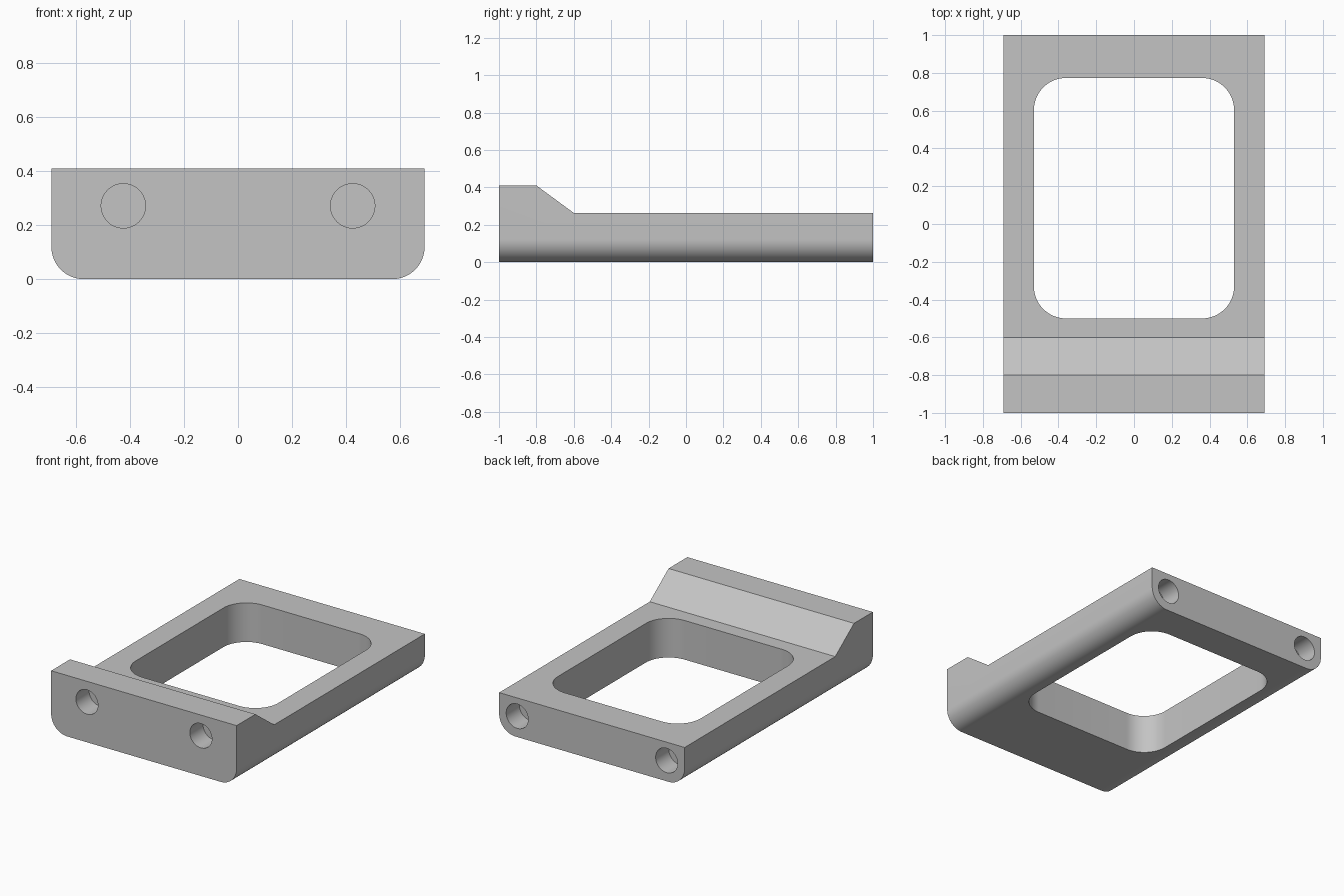
import bpy
from math import sin, cos, pi, radians
from mathutils import Vector

cube = bpy.data.objects.get("Cube")
if cube:
    bpy.data.objects.remove(cube, do_unlink=True)

HALF_W, HALF_L = 0.69, 1.0
RIM_Z, DECK_Z = 0.41, 0.263

grey = bpy.data.materials.new("grey")
grey.use_nodes = True
colour = (0.55, 0.55, 0.55, 1)
grey.diffuse_color = colour
grey.node_tree.nodes["Principled BSDF"].inputs["Base Color"].default_value = colour


def arc(cx, cy, r, start, end, steps=16):
    """Points along an arc, angles in degrees."""
    angles = [radians(start + (end - start) * i / steps) for i in range(steps + 1)]
    return [(cx + r * cos(a), cy + r * sin(a)) for a in angles]


def prism(name, outline, place, lo, hi):
    """Extrude a 2D outline from lo to hi; place maps (u, v, depth) to xyz."""
    n = len(outline)
    verts = [Vector(place(u, v, d)) for d in (lo, hi) for u, v in outline]
    faces = [list(range(n))[::-1], list(range(n, 2 * n))]
    faces += [[i, (i + 1) % n, (i + 1) % n + n, i + n] for i in range(n)]
    mesh = bpy.data.meshes.new(name)
    mesh.from_pydata(verts, [], faces)
    mesh.materials.append(grey)
    obj = bpy.data.objects.new(name, mesh)
    bpy.context.collection.objects.link(obj)
    bpy.context.view_layer.objects.active = obj
    bpy.ops.object.select_all(action="DESELECT")
    obj.select_set(True)
    bpy.ops.object.mode_set(mode="EDIT")
    bpy.ops.mesh.select_all(action="SELECT")
    bpy.ops.mesh.normals_make_consistent(inside=False)
    bpy.ops.object.mode_set(mode="OBJECT")
    return obj


def along_x(u, v, d):
    return (d, u, v)


def along_y(u, v, d):
    return (u, d, v)


def along_z(u, v, d):
    return (u, v, d)


# Block with rounded lower long edges
r = 0.12
section = [(HALF_W, RIM_Z), (-HALF_W, RIM_Z)]
section += arc(-HALF_W + r, r, r, 180, 270) + arc(HALF_W - r, r, r, 270, 360)
frame = prism("frame", section, along_y, -HALF_L, HALF_L)

# Material above the deck and ramp, leaving the raised front lip
slope = (RIM_Z - DECK_Z) / 0.2
top_cut = [(-0.9, RIM_Z + 0.1 * slope), (-0.6, DECK_Z), (1.2, DECK_Z), (1.2, 0.8), (-0.9, 0.8)]
top_cut[0] = (-0.9, DECK_Z + 0.3 * slope)
cutters = [prism("deck_cutter", top_cut, along_x, -1, 1)]

# Rounded window through the deck
wx, y0, y1, wr = 0.53, -0.5, 0.773, 0.17
window = (arc(wx - wr, y1 - wr, wr, 0, 90) + arc(wr - wx, y1 - wr, wr, 90, 180)
          + arc(wr - wx, y0 + wr, wr, 180, 270) + arc(wx - wr, y0 + wr, wr, 270, 360))
cutters.append(prism("window_cutter", window, along_z, -0.2, 0.8))

# Blind round holes in the front and back faces
DEPTH, HOLE_R = 0.14, 0.082
for side in (-1, 1):
    for end, x, z in ((-1, 0.424, 0.271), (1, 0.556, 0.14)):
        circle = arc(side * x, z, HOLE_R, 0, 360, 48)[:-1]
        lo, hi = sorted((end * (HALF_L - DEPTH), end * (HALF_L + 0.1)))
        cutters.append(prism("hole_cutter", circle, along_y, lo, hi))

# Cut everything out of the frame, then discard the cutters
bpy.ops.object.select_all(action="DESELECT")
frame.select_set(True)
bpy.context.view_layer.objects.active = frame
for cutter in cutters:
    cutter.hide_render = True
    mod = frame.modifiers.new("cut", "BOOLEAN")
    mod.operation = "DIFFERENCE"
    mod.solver = "EXACT"
    mod.object = cutter
    bpy.ops.object.modifier_apply(modifier=mod.name)
for cutter in cutters:
    bpy.data.objects.remove(cutter, do_unlink=True)

bpy.ops.object.shade_smooth_by_angle(angle=radians(30))
